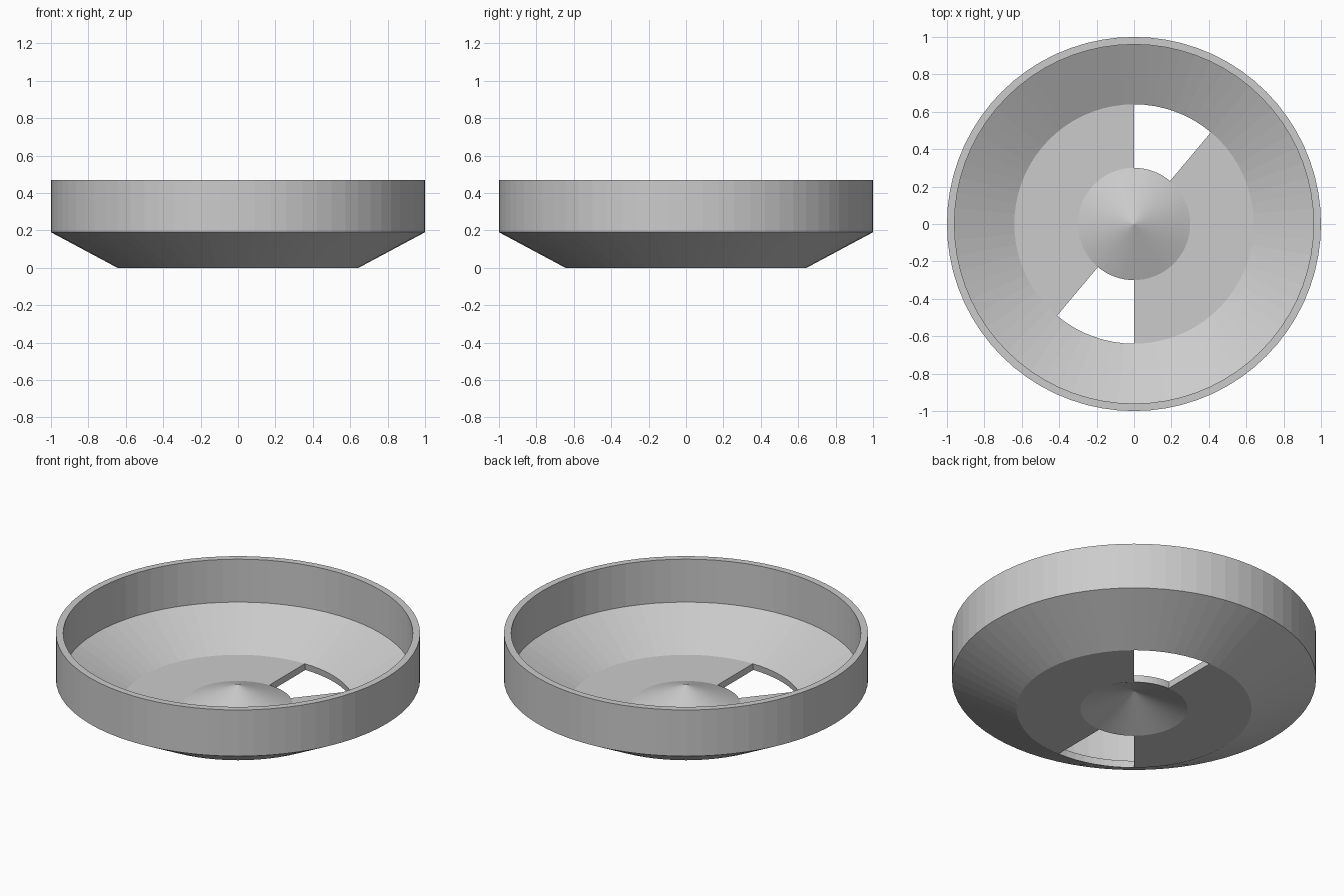
import bpy, bmesh
from math import cos, sin, radians

if "Cube" in bpy.data.objects:
    bpy.data.objects.remove(bpy.data.objects["Cube"])

SEG = 72                      # 5 degrees per segment
STEP = 360 / SEG
# Closed cross-section (radius, z): cone tip, floor, sloped wall, rim, underside
PROFILE = [(0, 0.16), (0.30, 0.04), (0.64, 0.04), (0.96, 0.21), (0.96, 0.47),
           (1.0, 0.47), (1.0, 0.19), (0.645, 0), (0.295, 0), (0, 0.114)]
WINDOWS = [(50, 90), (230, 270)]   # openings in the floor, in degrees
TIP_TOP, TIP_LOW = 0, len(PROFILE) - 1

bm = bmesh.new()
tips = {i: bm.verts.new((0, 0, PROFILE[i][1])) for i in (TIP_TOP, TIP_LOW)}
rings = []
for s in range(SEG):
    a = radians(s * STEP)
    rings.append([tips[i] if i in tips else bm.verts.new((r * cos(a), r * sin(a), z))
                  for i, (r, z) in enumerate(PROFILE)])


def strip(s, i, j):
    """Face between profile points i and j across segment s."""
    a, b = rings[s], rings[(s + 1) % SEG]
    corners = [a[i], a[j], b[j], b[i]]
    bm.faces.new(list(dict.fromkeys(corners)))


# Revolved shell, with the floor replaced by opening walls at the windows
for s in range(SEG):
    mid = (s + 0.5) * STEP
    is_open = any(lo < mid < hi for lo, hi in WINDOWS)
    for i in range(TIP_LOW):
        if not (is_open and i in (1, 7)):
            strip(s, i, i + 1)
    if is_open:
        strip(s, 1, 8)
        strip(s, 7, 2)

# Straight radial sides of the windows
for window in WINDOWS:
    for angle in window:
        ring = rings[round(angle / STEP)]
        bm.faces.new([ring[k] for k in (1, 2, 7, 8)])

bmesh.ops.recalc_face_normals(bm, faces=bm.faces)
mesh = bpy.data.meshes.new("round_dish")
bm.to_mesh(mesh)
bm.free()
bpy.context.collection.objects.link(bpy.data.objects.new("round_dish", mesh))
